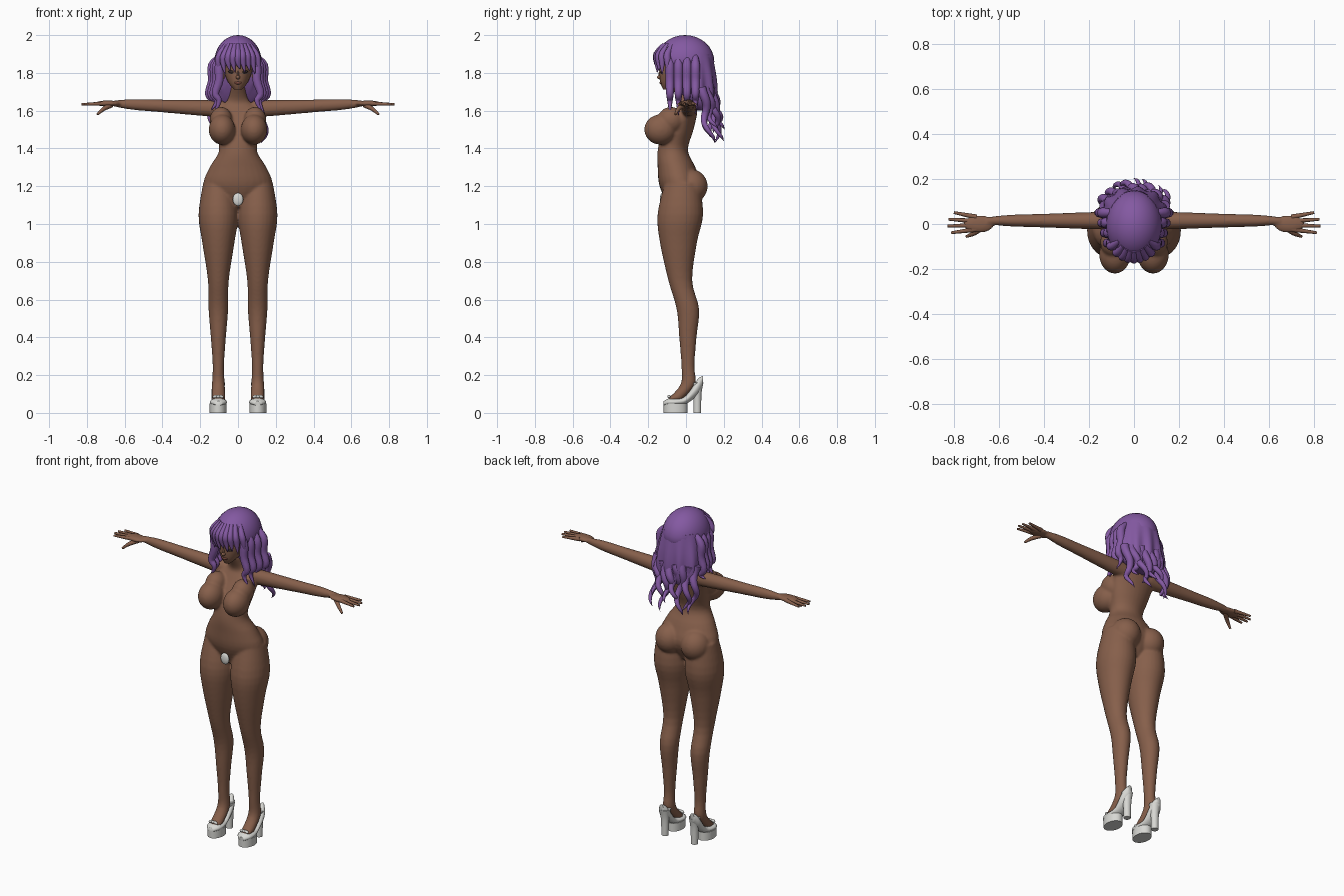
import bpy, bmesh, math, random
from mathutils import Matrix, Vector

random.seed(4)
default_cube = bpy.data.objects.get("Cube")
if default_cube:
    bpy.data.objects.remove(default_cube)


def material(name, red, green, blue):
    colour = (red, green, blue, 1)
    made = bpy.data.materials.new(name)
    made.use_nodes = True
    made.diffuse_color = colour
    made.node_tree.nodes["Principled BSDF"].inputs["Base Color"].default_value = colour
    return made


SKIN = material("brown skin", .24, .115, .07)
HAIR = material("violet hair", .23, .1, .36)
SHOE = material("pale grey", .68, .68, .65)
DARK = material("dark eyes", .03, .02, .02)
LIPS = material("lip brown", .2, .07, .05)
SIDES = {"left": 1, "right": -1}


def spline(rows, steps=4):
    """Smooth a list of tuples with a Catmull-Rom spline."""
    result = []
    last = len(rows) - 1
    for i in range(last):
        before, start, end, after = (Vector(rows[max(0, min(last, i + k))]) for k in (-1, 0, 1, 2))
        slope_in, slope_out = (end - before) / 2, (after - start) / 2
        for step in range(steps):
            t = step / steps
            ease = t * t * (3 - 2 * t)
            result.append(start.lerp(end, ease) + slope_in * t * (1 - t) ** 2 - slope_out * t * t * (1 - t))
    return result + [Vector(rows[-1])]


def loft(mesh, rows, middle=0, axis="z", side=1, steps=4, segments=28):
    """Skin ellipses; each row is position, centre shift, width and depth."""
    rings = []
    for along, shift, width, depth in spline(rows, steps):
        ring = []
        for k in range(segments):
            angle = math.tau * k / segments
            u, v = middle + width * math.cos(angle), shift + depth * math.sin(angle)
            x, y, z = {"z": (u, v, along), "x": (along, u, v), "y": (u, along, v)}[axis]
            ring.append(mesh.verts.new((x * side, y, z)))
        rings.append(ring)
    for lower, upper in zip(rings, rings[1:]):
        for k in range(segments):
            mesh.faces.new((lower[k], lower[k - 1], upper[k - 1], upper[k]))
    mesh.faces.new(rings[0])
    mesh.faces.new(rings[-1])


def ball(mesh, place, size, tilt=0):
    matrix = Matrix.Translation(place) @ Matrix.Rotation(tilt, 4, "Y") @ Matrix.Diagonal((*size, 1))
    return bmesh.ops.create_uvsphere(mesh, u_segments=28, v_segments=16, radius=1, matrix=matrix)["verts"]


def finish(mesh, name, colour):
    bmesh.ops.recalc_face_normals(mesh, faces=mesh.faces)
    data = bpy.data.meshes.new(name)
    mesh.to_mesh(data)
    mesh.free()
    data.materials.append(colour)
    made = bpy.data.objects.new(name, data)
    bpy.context.collection.objects.link(made)
    bpy.ops.object.select_all(action="DESELECT")
    made.select_set(True)
    bpy.context.view_layer.objects.active = made
    bpy.ops.object.shade_smooth_by_angle(angle=math.radians(55))
    return made


def tube(name, points, colour):
    """Tapered strand; each point is x, y, z and radius."""
    curve = bpy.data.curves.new(name, "CURVE")
    curve.dimensions = "3D"
    curve.bevel_depth = 1
    curve.bevel_resolution = 3
    curve.use_fill_caps = True
    path = spline(points)
    strand = curve.splines.new("POLY")
    strand.points.add(len(path) - 1)
    for point, (x, y, z, radius) in zip(strand.points, path):
        point.co = (x, y, z, 1)
        point.radius = max(radius, .001)
    strand.use_smooth = True
    curve.materials.append(colour)
    bpy.context.collection.objects.link(bpy.data.objects.new(name, curve))


# Body: overlapping volumes fused into one smooth skin
torso = [(1.73, -.04, .035, .04), (1.65, 0, .06, .04), (1.6, 0, .13, .06), (1.5, -.04, .12, .08),
         (1.39, -.07, .1, .08), (1.3, -.05, .15, .1), (1.2, -.03, .18, .11), (1.09, -.03, .08, .06)]
leg = [(1.22, -.02, .08), (1.05, -.03, .105), (.9, -.04, .085), (.7, -.03, .055), (.55, .01, .052),
       (.4, .01, .04), (.25, .01, .03), (.15, .01, .034), (.07, -.06, .036)]
arm = [(.08, .045), (.2, .042), (.4, .034), (.55, .029), (.65, .018)]
mesh = bmesh.new()
loft(mesh, torso)
for s in SIDES.values():
    loft(mesh, [(z, y, r, r * 1.15) for z, y, r in leg], middle=.104, side=s)
    loft(mesh, [(x, 1.605 + x * .05, r * .9, r) for x, r in arm], middle=.015, axis="x", side=s)
    ball(mesh, (s * .69, 0, 1.638), (.07, .04, .016))
    # Chest and seat volumes
    ball(mesh, (s * .085, -.135, 1.5), (.07, .086, .08))
    ball(mesh, (s * .09, -.08, 1.55), (.06, .07, .07))
    ball(mesh, (s * .085, .025, 1.2), (.085, .09, .09))
body = finish(mesh, "body", SKIN)
fuse = body.modifiers.new("fuse", "REMESH")
fuse.mode = "VOXEL"
fuse.voxel_size = .007
fuse.use_smooth_shade = True
soften = body.modifiers.new("soften", "SMOOTH")
soften.iterations = 7

# Fingers and thumbs
for side, s in SIDES.items():
    for i in range(4):
        spread = i - 1.3
        tip = .83 - .01 * spread ** 2
        tube(f"{side}_finger_{i + 1}", [(s * .7, spread * .018, 1.638, .012),
                                        (s * tip, spread * .03, 1.634, .006)], SKIN)
    tube(f"{side}_thumb", [(s * .67, -.01, 1.63, .014), (s * .71, -.04, 1.61, .011),
                           (s * .745, -.056, 1.58, .006)], SKIN)

# Head with nose and ears
mesh = bmesh.new()
loft(mesh, [(1.712, -.1, .02, .02), (1.75, -.07, .052, .066), (1.82, -.04, .077, .1),
            (1.9, -.02, .08, .105), (1.97, 0, .02, .03)])
ball(mesh, (0, -.138, 1.777), (.011, .016, .011))
ball(mesh, (0, -.134, 1.79), (.007, .012, .024))
for s in SIDES.values():
    ball(mesh, (s * .074, -.03, 1.79), (.01, .02, .03))
finish(mesh, "head", SKIN)

# Face details
for side, s in SIDES.items():
    mesh = bmesh.new()
    ball(mesh, (s * .034, -.128, 1.805), (.019, .008, .008), tilt=-s * .1)
    finish(mesh, side + "_eye", DARK)
mesh = bmesh.new()
ball(mesh, (0, -.13, 1.747), (.02, .01, .008))
finish(mesh, "lips", LIPS)

# Hair crown, flat underneath at brow height
mesh = bmesh.new()
for vert in ball(mesh, (0, -.005, 1.86), (.125, .155, .14)):
    vert.co.z = max(vert.co.z, 1.85)
finish(mesh, "hair_crown", HAIR)

# Long back hair with shallow grooves between the combed strands
mesh = bmesh.new()
loft(mesh, [(1.9, .03, .11, .11), (1.76, .05, .14, .11), (1.65, .08, .13, .08), (1.6, .1, .1, .04)],
     segments=72)
for vert in mesh.verts:
    wave = math.sin(13 * math.atan2(vert.co.x, vert.co.y))
    groove = 1 + wave * min(.045, (1.9 - vert.co.z) / 4)
    vert.co.x *= groove
    vert.co.y *= groove
finish(mesh, "hair_back", HAIR)

# Fringe strands fanning from the crown to the brow
for i in range(9):
    fan = i / 4 - 1
    x, y = .105 * fan, -.155 * math.sqrt(1 - .6 * fan * fan)
    low = 1.82 - .02 * abs(fan) - .012 * (i % 2)
    tube(f"fringe_strand_{i + 1}", [(x * .6, y * .75, 1.95, .012), (x * .9, y, 1.9, .018),
                                    (x, y, 1.86, .017), (x + .01, y, low, .002)], HAIR)

# Wavy strands framing the face
for side, s in SIDES.items():
    for i in range(4):
        x, y = .1 + .012 * i, .045 * i - .085
        low = random.uniform(1.57, 1.65)
        tube(f"{side}_side_strand_{i + 1}",
             [(s * .085, y, 1.9, .012), (s * x, y, 1.84, .024), (s * x, y, 1.76, .024),
              (s * (x + .02), y, 1.69, .02), (s * x, y, 1.65, .014), (s * (x + .03), y, low, .002)], HAIR)

# Corkscrew curls hanging down the back
for i in range(9):
    fan = i / 4 - 1
    turn, low = random.uniform(0, math.tau), random.uniform(1.42, 1.52)
    points = []
    for k in range(13):
        t = k / 12
        angle = turn + t * 9
        radius = .006 + .018 * t
        x = .13 * fan + radius * math.cos(angle)
        y = .135 - .05 * fan * fan + .045 * t + radius * math.sin(angle)
        points.append((x, y, 1.72 + (low - 1.72) * t, .026 * math.sqrt(1 - t)))
    tube(f"back_curl_{i + 1}", points, HAIR)

# Platform shoes with block heels and toe bows
upper = [(-.118, .05, .02, .012), (-.09, .057, .042, .02), (-.05, .058, .045, .02), (0, .07, .036, .023),
         (.06, .135, .034, .042), (.09, .17, .014, .025)]
for side, s in SIDES.items():
    mesh = bmesh.new()
    loft(mesh, [(z, -.055, .045, .063) for z in (0, .05)], middle=.105, side=s, steps=1)
    loft(mesh, upper, middle=.104, axis="y", side=s)
    loft(mesh, [(0, .06, .02, .02), (.1, .06, .024, .022), (.16, .06, .032, .032)], middle=.1, side=s)
    finish(mesh, side + "_shoe", SHOE)
    mesh = bmesh.new()
    for wing in (-1, 0, 1):
        ball(mesh, (s * .105 + wing * .016, -.09, .087), (.014, .008, .008), tilt=wing / 3)
    finish(mesh, side + "_toe_bow", SHOE)

# Small grey front patch
mesh = bmesh.new()
ball(mesh, (0, -.126, 1.13), (.028, .012, .034))
finish(mesh, "front_patch", SHOE)
